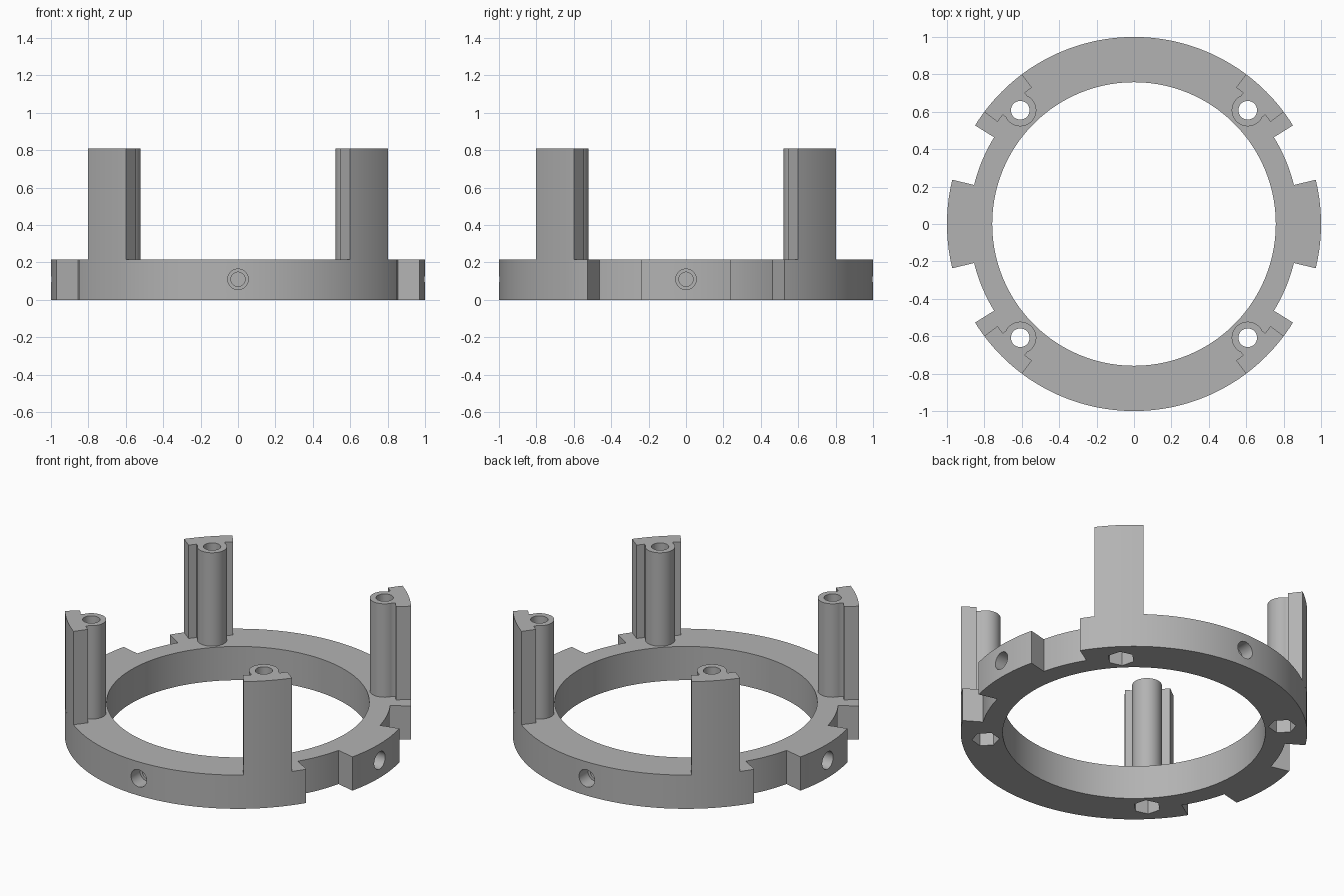
import bpy, bmesh
from math import radians, cos, sin, pi

cube = bpy.data.objects.get("Cube")
if cube:
    bpy.data.objects.remove(cube, do_unlink=True)

RING_H, POST_H = 0.215, 0.81
R_OUT, R_NOTCH, R_IN = 1.0, 0.88, 0.758
BOSS_R = 0.86

grey = bpy.data.materials.new("plain grey")
grey.use_nodes = True
COLOUR = (0.45, 0.45, 0.45, 1)
grey.diffuse_color = COLOUR
grey.node_tree.nodes["Principled BSDF"].inputs["Base Color"].default_value = COLOUR


def arc(radius, start, end, step=2.0):
    """Points on an arc about the origin, angles in degrees."""
    n = max(1, round(abs(end - start) / step))
    angles = [radians(start + (end - start) * i / n) for i in range(n + 1)]
    return [(radius * cos(a), radius * sin(a)) for a in angles]


def prism(name, outline, z0, z1):
    """Extrude a flat outline from z0 to z1."""
    bm = bmesh.new()
    face = bm.faces.new([bm.verts.new((x, y, z0)) for x, y in outline])
    top = bmesh.ops.extrude_face_region(bm, geom=[face])["geom"]
    verts = [v for v in top if isinstance(v, bmesh.types.BMVert)]
    bmesh.ops.translate(bm, verts=verts, vec=(0, 0, z1 - z0))
    bmesh.ops.recalc_face_normals(bm, faces=bm.faces[:])
    mesh = bpy.data.meshes.new(name)
    bm.to_mesh(mesh)
    bm.free()
    mesh.materials.append(grey)
    obj = bpy.data.objects.new(name, mesh)
    bpy.context.collection.objects.link(obj)
    return obj


def cylinder(name, radius, z0, z1, sides=48, x=0.0):
    pts = [(x + radius * cos(2 * pi * i / sides), radius * sin(2 * pi * i / sides))
           for i in range(sides)]
    return prism(name, pts, z0, z1)


def combine(target, others, operation):
    """Boolean each part into the target, then remove the part."""
    bpy.context.view_layer.objects.active = target
    for other in others:
        other.hide_render = True
        mod = target.modifiers.new("combine", "BOOLEAN")
        mod.operation, mod.solver, mod.object = operation, "EXACT", other
        bpy.ops.object.modifier_apply(modifier=mod.name)
        bpy.data.objects.remove(other, do_unlink=True)


def smooth(obj):
    bpy.ops.object.select_all(action="DESELECT")
    obj.select_set(True)
    bpy.context.view_layer.objects.active = obj
    bpy.ops.object.shade_smooth_by_angle(angle=radians(25))


# Base ring with four notches beside the two side tabs
outline = []
for side in (0, 180):
    outline += arc(R_OUT, side - 13.7, side + 13.7)
    outline += arc(R_NOTCH, side + 13.7, side + 31.8)
    outline += arc(R_OUT, side + 31.8, side + 148.2)
    outline += arc(R_NOTCH, side + 148.2, side + 166.3)
ring = prism("base_ring", outline, 0, RING_H)
combine(ring, [cylinder("bore", R_IN, -0.1, 0.4, 180)], "DIFFERENCE")

cutters = []
for quarter in range(4):
    # Stepped blind holes in the rim, facing the four sides
    for radius, depth in ((0.055, 0.09), (0.038, 0.15)):
        hole = cylinder("rim_hole", radius, R_OUT - depth, R_OUT + 0.1, 32)
        hole.rotation_euler = (pi / 2, 0, quarter * pi / 2)
        hole.location.z = 0.11
        cutters.append(hole)
    # Screw holes and hexagonal nut pockets under the posts
    for radius, sides, z0, z1 in ((0.05, 32, -0.1, 0.4), (0.08, 6, -0.1, 0.1)):
        hole = cylinder("screw_hole", radius, z0, z1, sides, BOSS_R)
        hole.rotation_euler.z = radians(45 + 90 * quarter)
        cutters.append(hole)
bpy.context.view_layer.update()
combine(ring, cutters, "DIFFERENCE")
smooth(ring)

# Post: curved outer plate, narrow neck and a hollow screw boss
plate = arc(R_OUT, -8.2, 8.2) + arc(0.912, 8.2, 5.2)
plate += arc(BOSS_R, 5.2, -5.2) + arc(0.912, -5.2, -8.2)
post = prism("post", plate, RING_H, POST_H)
boss = cylinder("boss", 0.086, RING_H, POST_H, 48, BOSS_R)
combine(post, [boss], "UNION")
combine(post, [cylinder("boss_hole", 0.05, 0, 1, 32, BOSS_R)], "DIFFERENCE")
smooth(post)

# Four copies around the ring
names = ("back_left_post", "back_right_post", "front_right_post", "front_left_post")
for i, name in enumerate(names):
    obj = post if i == 0 else post.copy()
    if i:
        bpy.context.collection.objects.link(obj)
    obj.name = name
    obj.rotation_euler.z = radians(45 + 90 * i)
